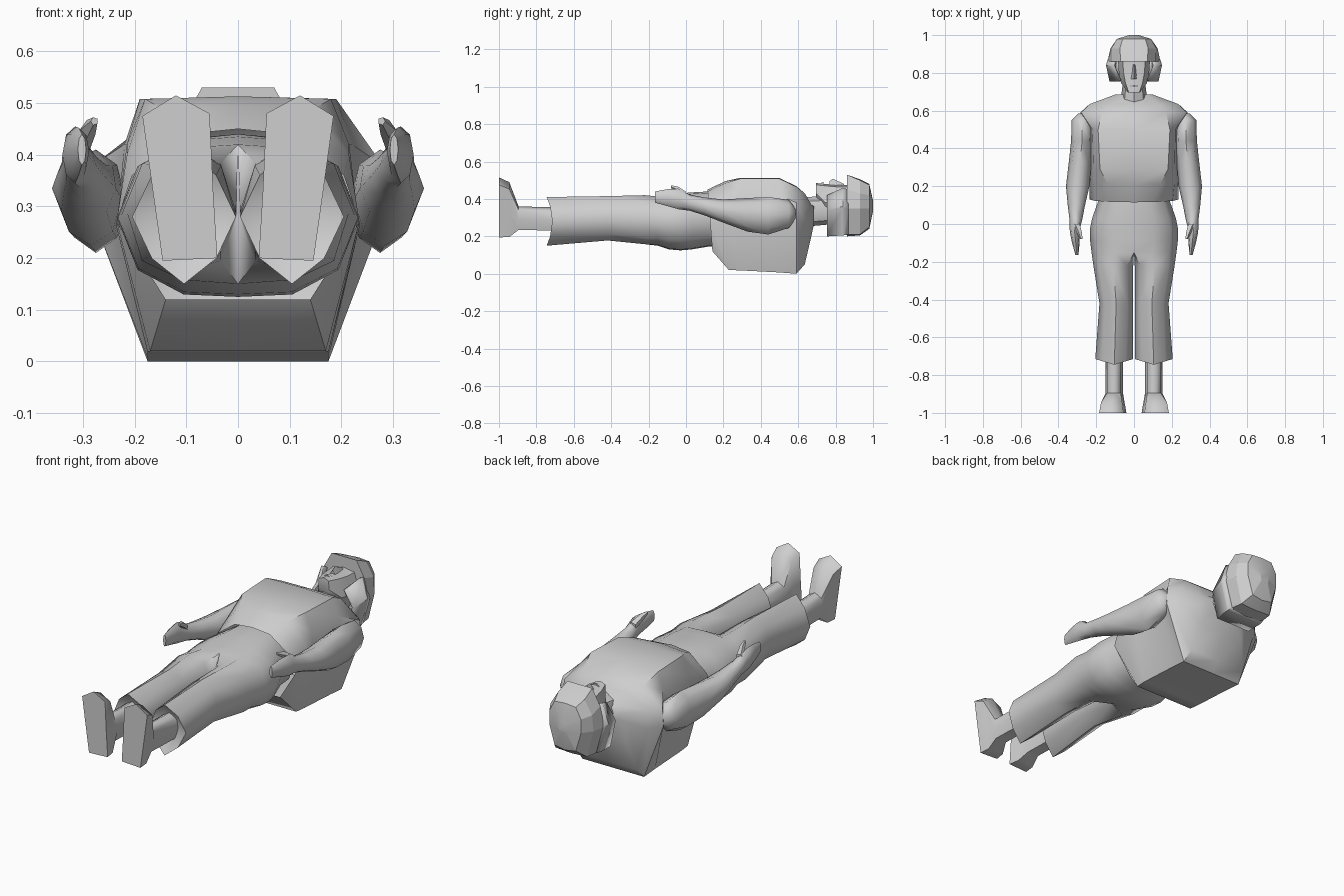
import bpy, bmesh, math

cube = bpy.data.objects.get("Cube")
if cube:
    bpy.data.objects.remove(cube, do_unlink=True)

GREY = (0.62, 0.62, 0.62, 1)
grey = bpy.data.materials.new("plain grey")
grey.diffuse_color = GREY
grey.use_nodes = True
grey.node_tree.nodes["Principled BSDF"].inputs["Base Color"].default_value = GREY


def loft(name, rings, caps=(True, True), closed=True, angle=40, mirror=False):
    """Skin a list of rings of 3D points, optionally welded to a mirrored twin."""
    bm = bmesh.new()
    rows = [[bm.verts.new(p) for p in r] for r in rings]
    n = len(rows[0])
    for a, b in zip(rows, rows[1:]):
        for i in range(n if closed else n - 1):
            j = (i + 1) % n
            bm.faces.new((a[i], a[j], b[j], b[i]))
    if caps[0]:
        bm.faces.new(rows[0])
    if caps[1]:
        bm.faces.new(rows[-1])
    bmesh.ops.recalc_face_normals(bm, faces=bm.faces)
    if mirror:
        seam = [f for f in bm.faces if all(abs(v.co.x) < 1e-5 for v in f.verts)]
        bmesh.ops.delete(bm, geom=seam, context='FACES')
    me = bpy.data.meshes.new(name)
    bm.to_mesh(me)
    bm.free()
    me.materials.append(grey)
    ob = bpy.data.objects.new(name, me)
    bpy.context.collection.objects.link(ob)
    bpy.ops.object.select_all(action='DESELECT')
    ob.select_set(True)
    bpy.context.view_layer.objects.active = ob
    bpy.ops.object.shade_smooth_by_angle(angle=math.radians(angle))
    if mirror:
        ob.modifiers.new("mirror", 'MIRROR').use_clip = True
    return ob


def sym(y, half, lean=0.0):
    """Ring across the body from a half outline, front centre to back centre."""
    pts = half + [(-x, z) for x, z in reversed(half) if x > 0]
    zt = half[0][1]
    return [(x, y + lean * (zt - z), z) for x, z in pts]


def oval(x, y, z, rx, rz, n=8):
    return [(x + rx * math.cos(2 * math.pi * i / n), y,
             z + rz * math.sin(2 * math.pi * i / n)) for i in range(n)]


def hip(y, w, zb, zt):
    """Half section of the hips, flat along the centre plane."""
    m, h = (zb + zt) / 2, (zt - zb) / 2
    return [(w, y, m), (w * .83, y, m + h * .66), (w * .45, y, m + h * .95), (0, y, zt),
            (0, y, m), (0, y, zb), (w * .45, y, m - h * .97), (w * .83, y, m - h * .66)]


def leg(y, xi, xo, zb, zt, k=.68, dip=0.0):
    """Eight sided leg section; k sets how full the diagonals are."""
    m, h, c, r = (zb + zt) / 2, (zt - zb) / 2, (xi + xo) / 2, (xo - xi) / 2
    unit = [(1, 0), (k, k), (0, 1), (-k, k), (-1, 0), (-k, -k), (0, -1), (k, -k)]
    return [(c + r * u, y - dip * (1 - abs(u)), m + h * v) for u, v in unit]


def pair(name, rings, **kw):
    """Build a left part and its mirrored right twin."""
    loft("left_" + name, rings, **kw)
    loft("right_" + name, [[(-x, y, z) for x, y, z in r] for r in rings], **kw)


# Padded vest, open at the hem
loft("vest", [
    sym(.115, [(0, .45), (.10, .44), (.205, .36), (.235, .27), (.14, .12), (0, .12)], .08),
    sym(.21, [(0, .495), (.14, .485), (.215, .40), (.235, .27), (.17, .02), (0, .02)], .04),
    sym(.29, [(0, .513), (.18, .508), (.215, .42), (.235, .26), (.175, .018), (0, .018)]),
    sym(.50, [(0, .512), (.19, .508), (.22, .42), (.235, .26), (.175, .007), (0, .007)]),
    sym(.59, [(0, .468), (.17, .465), (.28, .38), (.285, .29), (.175, 0), (0, 0)]),
    sym(.635, [(0, .43), (.13, .43), (.235, .37), (.235, .28), (.165, .05), (0, .05)]),
    sym(.67, [(0, .37), (.09, .37), (.14, .35), (.14, .30), (.13, .20), (0, .20)]),
    sym(.685, [(0, .36), (.07, .36), (.10, .34), (.10, .31), (.08, .27), (0, .27)]),
], caps=(False, True), angle=50)

# Trousers: one skin from waist to cuffs, closed round the boots
loft("trousers", [
    hip(.20, .18, .145, .435), hip(.12, .19, .145, .44), hip(.03, .222, .13, .435),
    hip(-.03, .234, .125, .43), hip(-.09, .232, .13, .425), hip(-.15, .225, .15, .42),
    leg(-.22, .004, .215, .158, .42, .72),
    leg(-.42, .006, .183, .178, .415, .7),
    leg(-.715, .004, .205, .15, .41, .62, .03),
    leg(-.70, .055, .155, .225, .345)],
    caps=(False, True), angle=55, mirror=True)

# Boots with flat soles
foot = [(.055, .48), (.12, .515), (.185, .475), (.165, .33), (.146, .195), (.04, .2), (.048, .33)]
ankle = [(.07, .34), (.105, .36), (.142, .34), (.15, .29), (.135, .235), (.072, .235), (.058, .29)]
pair("boot", [
    [(x, -1, z) for x, z in foot],
    [(.11 + (x - .11) * .86, -.945, .2 + (z - .2) * .92) for x, z in foot],
    [(x, -.895, z) for x, z in ankle],
    [(x, -.69, z - .005) for x, z in ankle]], angle=60)

# Arms running down into the hands
pair("arm", [
    oval(.265, .585, .32, .03, .03), oval(.275, .55, .32, .055, .075),
    oval(.275, .44, .31, .058, .1), oval(.285, .33, .315, .06, .09),
    oval(.298, .20, .335, .062, .062), oval(.305, .10, .36, .046, .048),
    oval(.308, .02, .38, .033, .043), oval(.315, -.04, .40, .025, .055),
    oval(.308, -.10, .407, .02, .045), oval(.302, -.165, .41, .008, .03)], angle=60)
pair("thumb", [
    oval(.305, .0, .42, .022, .02, 5), oval(.288, -.045, .45, .015, .018, 5),
    oval(.278, -.08, .465, .007, .008, 5)])

# Neck
loft("neck", [oval(0, .62, .33, .075, .08), oval(0, .78, .34, .055, .075)])

# Face
loft("face", [
    sym(.695, [(0, .485), (.028, .475), (.03, .43), (0, .41)]),
    sym(.745, [(0, .48), (.045, .47), (.068, .38), (0, .30)]),
    sym(.80, [(0, .475), (.055, .465), (.08, .38), (0, .25)]),
    sym(.87, [(0, .475), (.06, .465), (.085, .38), (0, .23)])], angle=45)
loft("nose", [
    sym(.768, [(0, .495), (.018, .47), (0, .46)]),
    sym(.785, [(0, .508), (.014, .47), (0, .46)]),
    sym(.845, [(0, .48), (.008, .47), (0, .46)])], angle=20)
loft("mouth", [
    sym(.725, [(0, .488), (.022, .476), (0, .46)]),
    sym(.735, [(0, .490), (.022, .478), (0, .46)])], angle=20)

# Helmet crown and the guard round the ears and nape
loft("helmet_crown", [
    sym(.86, [(0, .53), (.07, .53), (.115, .45), (.14, .35), (.10, .21), (0, .20)]),
    sym(.93, [(0, .505), (.075, .50), (.118, .43), (.125, .35), (.09, .21), (0, .205)]),
    sym(.98, [(0, .48), (.06, .475), (.09, .42), (.09, .35), (.06, .25), (0, .24)]),
    sym(1.0, [(0, .39), (.02, .385), (.025, .37), (.025, .35), (.02, .34), (0, .335)])], angle=15)
guard = loft("helmet_guard", [
    [(s * x, y, z) for s, x, z in
     [(1, a, b) for a, b in half] + [(-1, a, b) for a, b in reversed(half)]]
    for y, half in (
        (.87, [(.105, .45), (.14, .35), (.10, .21)]),
        (.84, [(.115, .46), (.148, .36), (.105, .205)]),
        (.755, [(.08, .42), (.13, .34), (.10, .20)]))],
    caps=(False, False), closed=False, angle=15)
solid = guard.modifiers.new("thickness", 'SOLIDIFY')
solid.thickness = 0.015
solid.offset = -1
